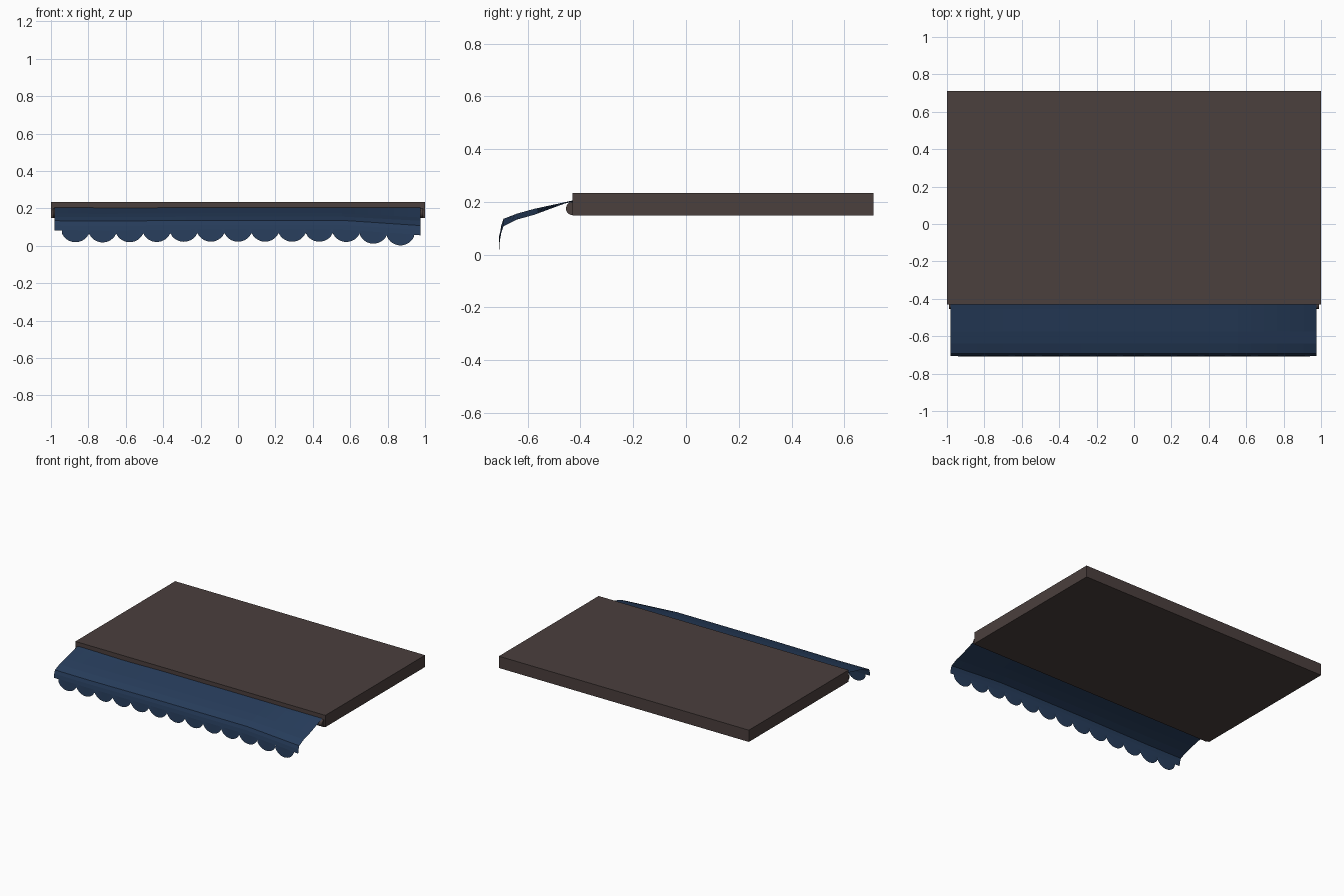
import bpy, bmesh, math

if "Cube" in bpy.data.objects:
    bpy.data.objects.remove(bpy.data.objects["Cube"])

def material(name, col):
    m = bpy.data.materials.new(name)
    m.diffuse_color = (*col, 1)
    m.use_nodes = True
    m.node_tree.nodes["Principled BSDF"].inputs["Base Color"].default_value = m.diffuse_color
    return m

brown = material("dark brown", (0.070, 0.050, 0.047))
blue = material("navy cloth", (0.020, 0.046, 0.105))

X0, X1 = -0.98, 0.975        # cloth ends


def droop(x):
    """How far the front edge of the cloth hangs down along its length."""
    right = max(0, x - 0.56) / (X1 - 0.56) * 0.028
    left = 0.004 * max(0, 1 - abs(x + 0.72) / 0.5)
    return right + left


def sheet(name, rows):
    """Open surface from equal-length rows of points."""
    bm = bmesh.new()
    vs = [[bm.verts.new(p) for p in r] for r in rows]
    for a, b in zip(vs, vs[1:]):
        for i in range(len(a) - 1):
            bm.faces.new((a[i], b[i], b[i + 1], a[i + 1]))
    bmesh.ops.recalc_face_normals(bm, faces=bm.faces)
    if sum(f.normal.z - f.normal.y for f in bm.faces) < 0:
        bmesh.ops.reverse_faces(bm, faces=bm.faces)
    me = bpy.data.meshes.new(name)
    bm.to_mesh(me)
    bm.free()
    me.materials.append(blue)
    ob = bpy.data.objects.new(name, me)
    bpy.context.collection.objects.link(ob)
    return ob


# roof slab
bpy.ops.mesh.primitive_cube_add(size=1, location=(0, 0.14, 0.192))
slab = bpy.context.object
slab.name = "roof_slab"
slab.scale = (2, 1.14, 0.085)
slab.data.materials.append(brown)

# roller tube along the front edge
bpy.ops.mesh.primitive_cylinder_add(vertices=20, radius=0.025, depth=1.98,
                                    location=(0, -0.43, 0.175),
                                    rotation=(0, math.pi / 2, 0))
roller = bpy.context.object
roller.name = "awning_roller"
roller.data.materials.append(brown)
bpy.ops.object.shade_smooth_by_angle()

# sloping awning cloth with its front band: (y, z, share of the droop)
profile = [(-0.428, 0.206, 0.0), (-0.455, 0.200, 0.15), (-0.575, 0.174, 0.8),
           (-0.64, 0.156, 0.8), (-0.692, 0.136, 1.0)]
xs = [X0 + (X1 - X0) * i / 28 for i in range(29)]
sheet("awning_cloth", [[(x, y, z - k * droop(x)
                         - (0.005 * max(0, 1 - abs(x + 0.6) / 0.3) if k < 0.5 else 0))
                        for x in xs] for y, z, k in profile])
sheet("front_band", [[(x, y, z - droop(x)) for x in xs]
                     for y, z in ((-0.692, 0.136), (-0.700, 0.112), (-0.705, 0.084))])

# thirteen rounded scallops under the band
STEP, R, CZ = 0.1448, 0.08, 0.102
for n in range(13):
    cx = (n - 6) * STEP
    dxs = [-STEP / 2 + STEP * i / 14 for i in range(15)]
    d = droop(cx) * 0.95
    top = [(cx + t, -0.705, 0.086 - droop(cx + t)) for t in dxs]
    low = [(cx + t, -0.709, CZ - math.sqrt(R * R - t * t) - d) for t in dxs]
    sheet("scallop_%02d" % (n + 1), [top, low])
